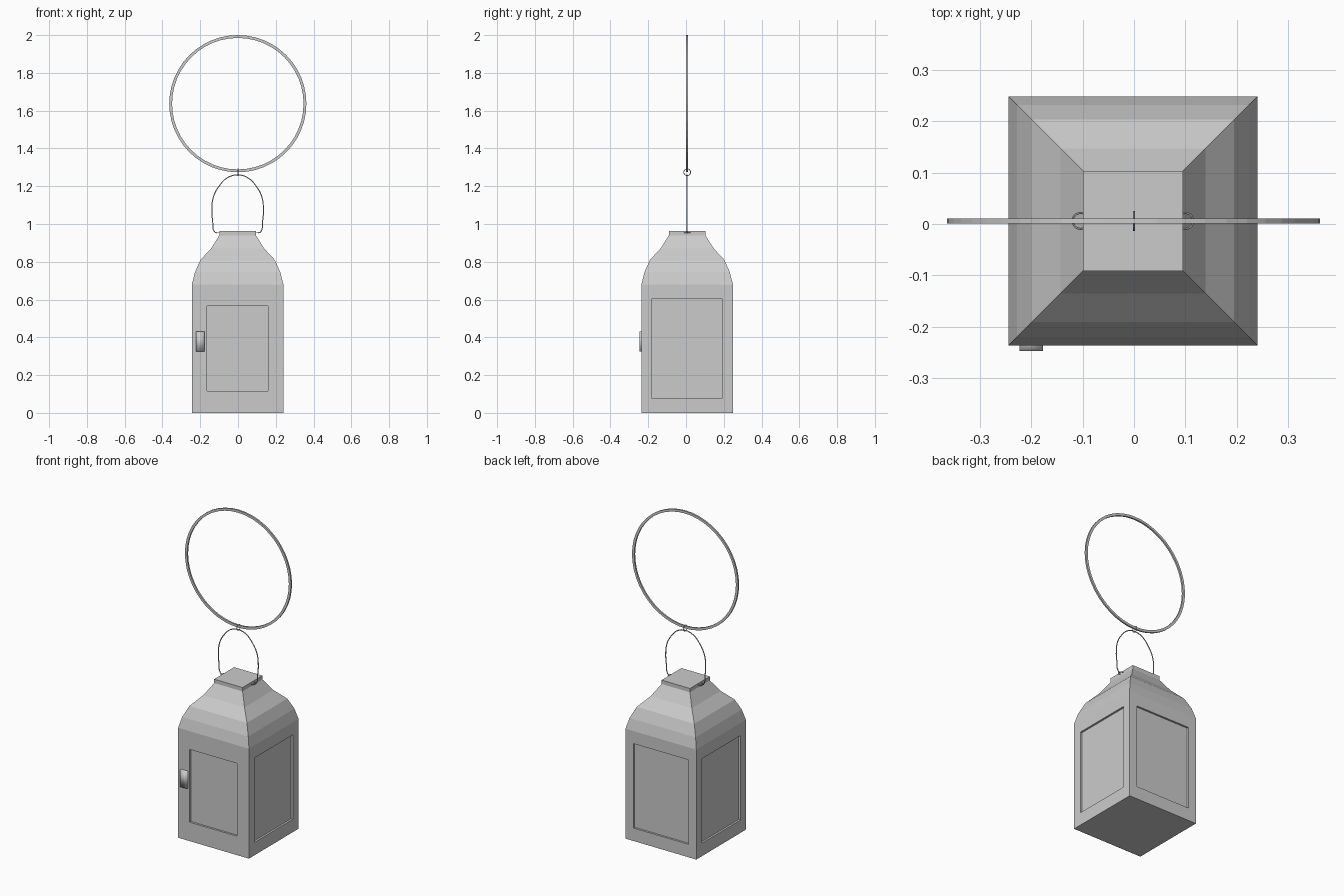
import bpy, bmesh, math
from mathutils import Matrix, Vector

if "Cube" in bpy.data.objects:
    bpy.data.objects.remove(bpy.data.objects["Cube"])

CENTRE = Vector((-0.002, 0.006, 0))
HALF = 0.2425
SHOULDER = 0.68


def add_object(name, bm):
    bmesh.ops.remove_doubles(bm, verts=bm.verts, dist=1e-5)
    bmesh.ops.recalc_face_normals(bm, faces=bm.faces)
    mesh = bpy.data.meshes.new(name)
    bm.to_mesh(mesh)
    bm.free()
    obj = bpy.data.objects.new(name, mesh)
    bpy.context.collection.objects.link(obj)
    obj.location = CENTRE
    return obj


def square(bm, half, z):
    return [bm.verts.new((sx * half, sy * half, z))
            for sx, sy in ((-1, -1), (1, -1), (1, 1), (-1, 1))]


def bridge(bm, a, b):
    n = len(a)
    for i in range(n):
        bm.faces.new((a[i], a[(i + 1) % n], b[(i + 1) % n], b[i]))


# Lantern housing: four framed walls with sunken panes, then the stepped roof
bm = bmesh.new()


def wall(turn, x0, x1, z0, z1, depth=0.012):
    rot = Matrix.Rotation(math.radians(turn), 3, 'Z')

    def loop(a, b, c, d, y):
        return [bm.verts.new(rot @ Vector((x, y, z)))
                for x, z in ((a, c), (b, c), (b, d), (a, d))]
    outer = loop(-HALF, HALF, 0, SHOULDER, -HALF)
    rim = loop(x0, x1, z0, z1, -HALF)
    pane = loop(x0, x1, z0, z1, -HALF + depth)
    bridge(bm, outer, rim)
    bridge(bm, rim, pane)
    bm.faces.new(pane)


wall(0, -0.163, 0.162, 0.117, 0.567)
for turn in (90, 180, 270):
    wall(turn, -0.188, 0.188, 0.08, 0.602)

bm.faces.new(square(bm, HALF, 0))
profile = [(HALF, SHOULDER), (0.226, 0.745), (0.197, 0.81),
           (0.141, 0.87), (0.097, 0.94), (0.097, 0.964)]
rings = [square(bm, h, z) for h, z in profile]
for low, high in zip(rings, rings[1:]):
    bridge(bm, low, high)
bm.faces.new(rings[-1])
add_object("lantern_housing", bm)


# Round parts: a cross-section swept around a circle in the XZ plane
def hoop(name, radius, section, segments, location, rotation=(0, 0, 0)):
    bm = bmesh.new()
    loops = []
    for i in range(segments):
        a = 2 * math.pi * i / segments
        loops.append([bm.verts.new(((radius + r) * math.cos(a), y,
                                    (radius + r) * math.sin(a)))
                      for r, y in section])
    for i in range(segments):
        bridge(bm, loops[i], loops[(i + 1) % segments])
    obj = add_object(name, bm)
    obj.location = CENTRE + Vector(location)
    obj.rotation_euler = rotation
    return obj


band = [(-0.0075, -0.005), (0.0075, -0.005), (0.0075, 0.005), (-0.0075, 0.005)]
wire = [(0.002 * math.cos(k * math.pi / 3), 0.002 * math.sin(k * math.pi / 3))
        for k in range(6)]

# Large hanging ring, small link and the two eyelets beside the cap
hoop("hanging_ring", 0.3555, band, 48, (0.001, 0, 1.637))
hoop("link_ring", 0.018, wire, 20, (0.002, 0, 1.274), (0, 0, math.pi / 2))
for side, label in ((-1, "left"), (1, "right")):
    hoop(label + "_eyelet", 0.0155, wire, 20,
         (side * 0.102, 0, 0.953), (math.pi / 2, 0, 0))

# Arched wire handle
half_path = [(0.108, 0.953), (0.121, 0.957), (0.132, 1.014), (0.1365, 1.085),
             (0.127, 1.147), (0.097, 1.202), (0.054, 1.245)]
path = [(-x, z) for x, z in half_path] + [(0, 1.26)] + half_path[::-1]
curve = bpy.data.curves.new("handle", 'CURVE')
curve.dimensions = '3D'
curve.bevel_depth = 0.003
curve.bevel_resolution = 1
curve.resolution_u = 4
spline = curve.splines.new('BEZIER')
spline.bezier_points.add(len(path) - 1)
for point, (x, z) in zip(spline.bezier_points, path):
    point.co = (x, 0, z)
    point.handle_left_type = point.handle_right_type = 'AUTO'
handle = bpy.data.objects.new("handle", curve)
bpy.context.collection.objects.link(handle)
handle.location = CENTRE

# Door latch: a thin smooth-shaded block on the front frame
bm = bmesh.new()
bmesh.ops.create_cube(bm, size=1)
bmesh.ops.scale(bm, vec=(0.045, 0.03, 0.106), verts=bm.verts)
for face in bm.faces:
    face.smooth = True
latch = add_object("door_latch", bm)
latch.location = (-0.2, -0.232, 0.377)
